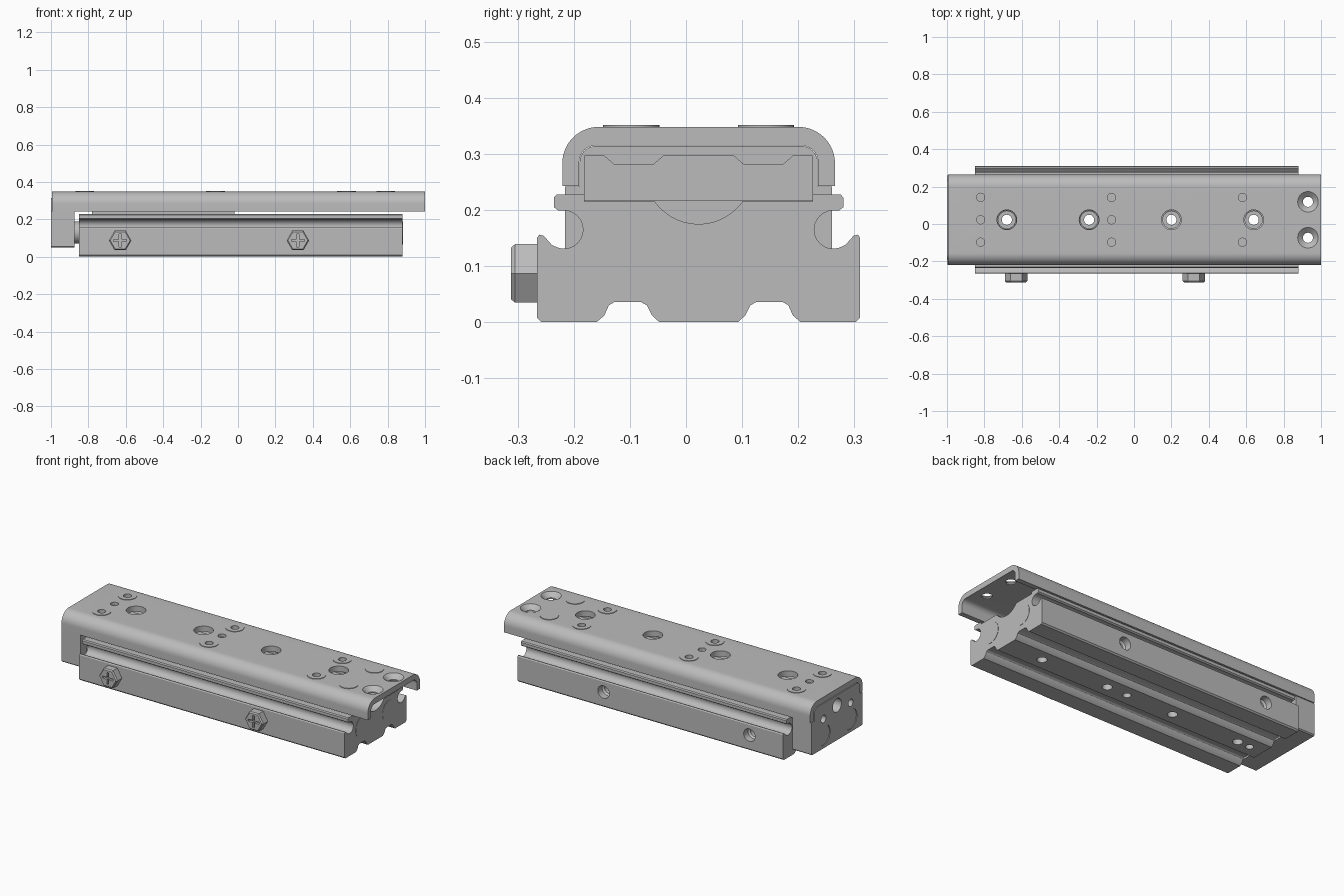
import bpy, bmesh
from math import sin, cos, pi, radians
from mathutils import Vector

cube = bpy.data.objects.get("Cube")
if cube:
    bpy.data.objects.remove(cube, do_unlink=True)

YC = 0.0225          # centre line of the slide
X_HOLES = [-0.68, -0.24, 0.20, 0.64]
X_PADS = [-0.82, -0.12, 0.58]
X_STOPS = [-0.63, 0.32]
SIDES = [-0.12, 0.12]

steel = bpy.data.materials.new("grey metal")
steel.use_nodes = True
GREY = (0.5, 0.5, 0.5, 1)
steel.diffuse_color = GREY
steel.node_tree.nodes["Principled BSDF"].inputs["Base Color"].default_value = GREY


def finish(bm, name):
    bmesh.ops.recalc_face_normals(bm, faces=bm.faces)
    mesh = bpy.data.meshes.new(name)
    bm.to_mesh(mesh)
    bm.free()
    mesh.materials.append(steel)
    ob = bpy.data.objects.new(name, mesh)
    bpy.context.collection.objects.link(ob)
    return ob


def arc(cu, cz, r, a0, a1, n=10):
    angles = [radians(a0 + (a1 - a0) * i / n) for i in range(n + 1)]
    return [(cu + r * cos(a), cz + r * sin(a)) for a in angles]


def sym(half):
    return half + [(-u, z) for u, z in reversed(half)]


def extrude_x(name, outline, x0, x1):
    bm = bmesh.new()
    face = bm.faces.new([bm.verts.new((x0, YC + u, z)) for u, z in outline])
    new = bmesh.ops.extrude_face_region(bm, geom=[face])["geom"]
    bmesh.ops.translate(bm, vec=(x1 - x0, 0, 0),
                        verts=[v for v in new if isinstance(v, bmesh.types.BMVert)])
    return finish(bm, name)


def lathe(bm, profile, origin, axis, seg=32):
    """Closed turned solid from (radius, distance along axis) pairs."""
    q = Vector(axis).to_track_quat('Z', 'Y')
    rings = []
    for r, h in profile:
        rings.append([bm.verts.new(Vector(origin) + q @ Vector(
            (r * cos(2 * pi * i / seg), r * sin(2 * pi * i / seg), h))) for i in range(seg)])
    for a, b in zip(rings, rings[1:]):
        for i in range(seg):
            j = (i + 1) % seg
            bm.faces.new((a[i], a[j], b[j], b[i]))
    bm.faces.new(rings[0][::-1])
    bm.faces.new(rings[-1])


def turned(name, items, seg=32):
    bm = bmesh.new()
    for profile, origin, axis in items:
        lathe(bm, profile, origin, axis, seg)
    return finish(bm, name)


def cut(ob, cutter):
    mod = ob.modifiers.new("holes", 'BOOLEAN')
    mod.operation = 'DIFFERENCE'
    mod.solver = 'EXACT'
    mod.object = cutter
    deps = bpy.context.evaluated_depsgraph_get()
    mesh = bpy.data.meshes.new_from_object(ob.evaluated_get(deps))
    ob.modifiers.clear()
    ob.data = mesh
    bpy.data.objects.remove(cutter, do_unlink=True)


UP, DOWN, BACK, FRONT, RIGHT, LEFT = (
    (0, 0, 1), (0, 0, -1), (0, 1, 0), (0, -1, 0), (-1, 0, 0), (1, 0, 0))

# Body: grooved base, ball race notches, rail lips and a shallow top channel
half = [(.07, 0), (.083, .012), (.092, .03), (.103, .036), (.15, .036), (.16, .03),
        (.168, .012), (.182, 0), (.28, 0), (.288, .008), (.288, .15), (.284, .156),
        (.276, .154), (.262, .138)]
half += arc(.24, .165, .034, -60, -270, 14)
half += [(.25, .199), (.258, .205), (.258, .222), (.253, .228), (.203, .228), (.203, .215)]
half += arc(0, .271, .096, -35.7, -86, 8)
body = extrude_x("body", sym(half), -.85, .88)

holes = [([(.027, -.02), (.027, .1), (.046, .1), (.046, .26)], (x, YC, 0), UP) for x in X_HOLES]
holes += [([(.022, -.02), (.022, .05)], (x, YC, 0), UP) for x in (.067, -.76)]
cut(body, turned("mount_cutter", holes))
cut(body, turned("side_cutter", [
    ([(.037, -.02), (.037, .04), (.028, .05), (.028, .1)], (x, .3105, .09), FRONT)
    for x in X_STOPS]))

# Cylinder end plugs and the rods that meet the end plate
turned("bore_plugs", [([(.061, -.02), (.061, .0015)], (.88, YC + 1.04 * s, .127), LEFT)
                      for s in SIDES])
turned("piston_rods", [([(.058, 0), (.058, .06)], (-.83, YC + 1.04 * s, .13), RIGHT)
                       for s in SIDES])

# Table: rounded channel-shaped cover
outer = sym([(.243, .243)] + arc(.178, .283, .065, 0, 90, 14))
inner = sym([(.213, .243)] + arc(.183, .285, .03, 0, 90, 8))
table = extrude_x("table", outer + inner[::-1], -.995, 1)


def table_cutter():
    items = [([(.053, -.2), (.053, .05)], (x, YC, .35), UP) for x in X_HOLES]
    items += [([(.022, -.06), (.022, .02)], (x, YC + s, .35), UP)
              for x in X_PADS for s in SIDES]
    items += [([(.022, -.02), (.022, .02)], (x, YC, .35), UP) for x in X_PADS[:2]]
    items += [([(.027, -.06), (.027, -.025), (.055, 0), (.055, .02)],
               (.93, YC + .8 * s, .348), UP) for s in SIDES]
    return turned("table_cutter", items)


cut(table, table_cutter())

# Thin raised pads around the tapped holes
pads = turned("table_pads", [([(.05, -.01), (.05, .003)], (x, YC + s, .348), UP)
                             for x in X_PADS + [.79] for s in SIDES])
cut(pads, table_cutter())

# Guide block under the table
half = [(.203, .217), (.203, .297), (.168, .297), (.151, .282), (.08, .282), (.063, .297)]
block = extrude_x("guide_block", sym(half), -.78, -.02)
cut(block, turned("block_cutter", [([(.05, .2), (.05, .32)], (x, YC, 0), UP)
                                   for x in X_HOLES[:2]]))

# End plate, stepped to sit inside the table
half = [(.232, .05), (.238, .056), (.238, .242), (.212, .242)] + arc(.183, .285, .029, 0, 90, 8)
plate = extrude_x("end_plate", sym(half), -1, -.875)
items = [([(.04, -.02), (.04, .05), (.025, .06), (.025, .09)], (-1, YC, .255), LEFT)]
items += [([(.022, -.02), (.022, .06)], (-1, YC + 1.05 * s, .222), LEFT) for s in SIDES]
items += [([(.06, -.02), (.06, .004)], (-1, YC + 1.04 * s, .127), LEFT) for s in SIDES]
cut(plate, turned("plate_cutter", items))

# Hexagonal side screws with a cross recess
screws = turned("side_screws", [
    ([(.06, -.01), (.06, .038), (.053, .045)], (x, -.267, .087), FRONT)
    for x in X_STOPS], seg=6)
for w, h in ((.035, .006), (.006, .035)):
    bm = bmesh.new()
    for x in X_STOPS:
        made = bmesh.ops.create_cube(bm, size=2)["verts"]
        bmesh.ops.scale(bm, vec=(w, .015, h), verts=made)
        bmesh.ops.translate(bm, vec=(x, -.312, .087), verts=made)
    cut(screws, finish(bm, "cross_cutter"))

# Smooth shading with sharp edges kept
for ob in bpy.context.scene.objects:
    ob.select_set(ob.type == 'MESH')
bpy.context.view_layer.objects.active = body
bpy.ops.object.shade_smooth_by_angle(angle=radians(30))
